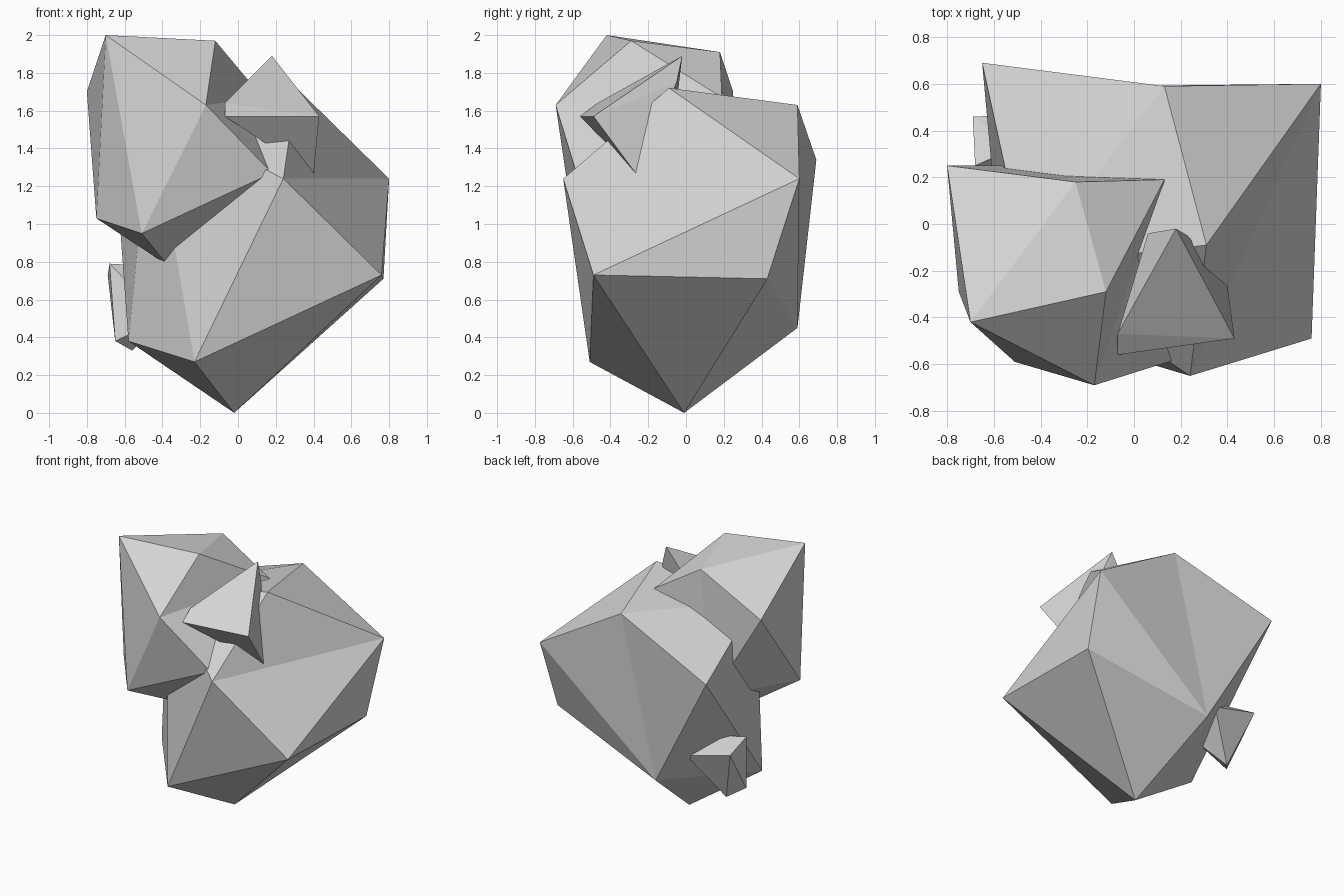
import bpy
import bmesh

default_cube = bpy.data.objects.get("Cube")
if default_cube:
    bpy.data.objects.remove(default_cube, do_unlink=True)


def make_material(name, colour):
    material = bpy.data.materials.new(name)
    material.use_nodes = True
    material.diffuse_color = colour
    material.node_tree.nodes["Principled BSDF"].inputs["Base Color"].default_value = colour
    return material


stone_grey = make_material("stone grey", (0.66, 0.66, 0.66, 1))


def make_rock(name, corners, dents=()):
    """Wrap a faceted rock around named corners, then turn some ridges into dents."""
    bm = bmesh.new()
    verts = {label: bm.verts.new(place) for label, place in corners.items()}
    bmesh.ops.convex_hull(bm, input=bm.verts[:])
    for start, end in dents:
        ridge = bm.edges.get((verts[start], verts[end]))
        if ridge:
            bmesh.ops.rotate_edges(bm, edges=[ridge])
    loose = [v for v in bm.verts if not v.link_faces]
    bmesh.ops.delete(bm, geom=loose, context="VERTS")
    bmesh.ops.recalc_face_normals(bm, faces=bm.faces[:])
    mesh = bpy.data.meshes.new(name)
    bm.to_mesh(mesh)
    bm.free()
    mesh.materials.append(stone_grey)
    rock = bpy.data.objects.new(name, mesh)
    bpy.context.collection.objects.link(rock)


# Large boulder, standing on its pointed foot
make_rock("main_boulder", {
    "foot": (-0.02, -0.01, 0),
    "low_front": (-0.23, -0.51, 0.27),
    "low_left": (0.76, -0.49, 0.73),
    "low_back_left": (0.77, 0.43, 0.71),
    "low_back": (-0.16, 0.59, 0.45),
    "low_right": (-0.58, -0.08, 0.38),
    "high_front": (0.24, -0.65, 1.24),
    "high_left": (0.8, 0.6, 1.24),
    "high_back": (0.13, 0.59, 1.63),
    "high_back_right": (-0.65, 0.69, 1.34),
    "high_right": (-0.46, -0.18, 1.6),
    "peak": (0.31, -0.09, 1.72),
}, dents=[("peak", "low_left"), ("high_back_right", "high_left")])

# Second boulder leaning on the upper right side
make_rock("upper_boulder", {
    "peak": (-0.7, -0.42, 2),
    "top_left": (-0.12, -0.29, 1.97),
    "top_back": (-0.25, 0.18, 1.91),
    "brow": (-0.17, -0.69, 1.63),
    "back_right": (-0.8, 0.25, 1.7),
    "back_left": (0.13, 0.19, 1.67),
    "front_left": (0.18, -0.58, 1.27),
    "chin": (-0.51, -0.59, 0.95),
    "low_right": (-0.75, -0.29, 1.03),
    "base": (-0.37, -0.25, 0.78),
    "low_back": (-0.38, 0.25, 1),
    "core": (0.1, 0, 1.15),
}, dents=[("top_left", "front_left"), ("back_right", "back_left")])

# Sharp shard sticking out at the front
make_rock("front_shard", {
    "peak": (0.18, -0.02, 1.89),
    "left_tip": (0.43, -0.49, 1.57),
    "right_tip": (-0.07, -0.56, 1.57),
    "right_edge": (-0.07, -0.47, 1.64),
    "low_tip": (0.4, -0.26, 1.26),
    "back_left": (0.23, -0.05, 1.75),
    "back_right": (0.06, -0.04, 1.72),
    "root": (0.2, -0.1, 1.4),
})

# Small stone low on the back right side
make_rock("small_stone", {
    "top": (-0.68, 0.25, 0.79),
    "back": (-0.69, 0.46, 0.73),
    "back_left": (-0.33, 0.47, 0.64),
    "low_front": (-0.65, 0.21, 0.38),
    "low_back": (-0.56, 0.32, 0.33),
    "top_left": (-0.5, 0.33, 0.78),
    "root": (-0.4, 0.2, 0.5),
})
